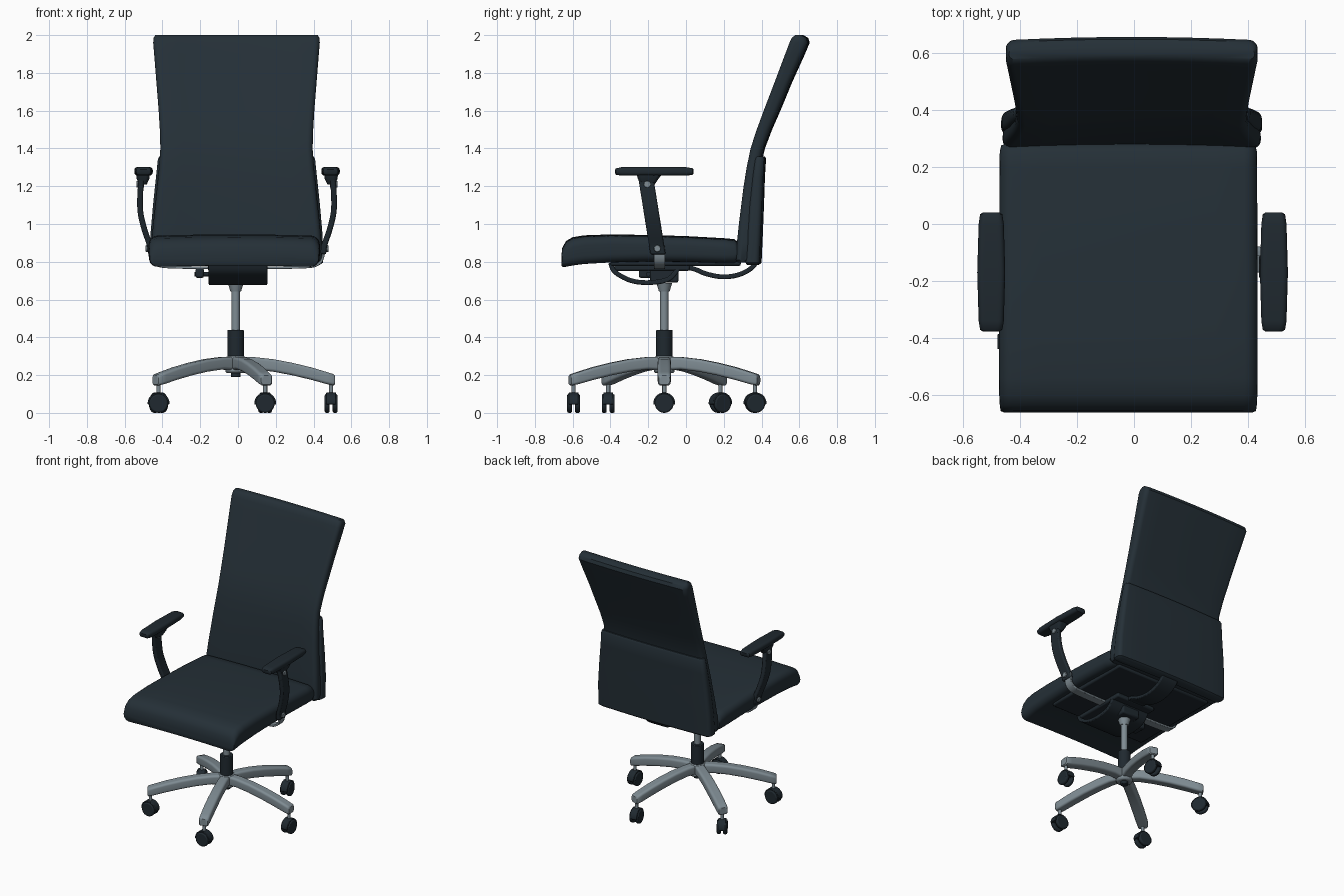
import bpy, bmesh, math
from mathutils import Vector, Matrix

if "Cube" in bpy.data.objects:
    bpy.data.objects.remove(bpy.data.objects["Cube"])


def material(name, rgb):
    m = bpy.data.materials.new(name)
    m.diffuse_color = (*rgb, 1)
    m.use_nodes = True
    m.node_tree.nodes["Principled BSDF"].inputs["Base Color"].default_value = m.diffuse_color
    return m


FABRIC = material("dark slate fabric", (0.018, 0.029, 0.038))
PLASTIC = material("black plastic", (0.014, 0.022, 0.029))
METAL = material("grey metal", (0.21, 0.26, 0.29))


def finish(name, bm, mat, bevel=0, angle=40):
    bmesh.ops.recalc_face_normals(bm, faces=bm.faces)
    me = bpy.data.meshes.new(name)
    bm.to_mesh(me)
    bm.free()
    me.materials.append(mat)
    ob = bpy.data.objects.new(name, me)
    bpy.context.collection.objects.link(ob)
    bpy.ops.object.select_all(action='DESELECT')
    ob.select_set(True)
    bpy.context.view_layer.objects.active = ob
    if bevel:
        mod = ob.modifiers.new("rounding", 'BEVEL')
        mod.width, mod.segments, mod.limit_method = bevel, 2, 'ANGLE'
    bpy.ops.object.shade_smooth_by_angle(angle=math.radians(angle))
    return ob


def skin(bm, rings):
    """Bridge closed rings of points and cap both ends."""
    rows = [[bm.verts.new(p) for p in r] for r in rings]
    n = len(rows[0])
    for a, b in zip(rows, rows[1:]):
        for i in range(n):
            j = (i + 1) % n
            bm.faces.new((a[i], a[j], b[j], b[i]))
    bm.faces.new(rows[0])
    bm.faces.new(rows[-1])


def loft(name, table, axis, mat, cx=0, radius=0.03, bow=0):
    """Rounded sections (t, low, high, half width) stacked along y or z."""
    rings = []
    for t, lo, hi, hw in table:
        r = min(radius, (hi - lo) * 0.48, hw * 0.9)
        pts = []
        for k, (sx, sv) in enumerate(((1, 1), (-1, 1), (-1, -1), (1, -1))):
            for s in range(6):
                a = math.pi / 2 * (k + s / 5)
                pts.append((sx * (hw - r) + r * math.cos(a),
                            (hi - r if sv > 0 else lo + r) + r * math.sin(a)))
            if k in (0, 2):
                pts += [(sx * (hw - r) * (1 - i / 4), hi if sv > 0 else lo) for i in range(1, 8)]
        ring = []
        for x, v in pts:
            v += bow * (x / 0.45) ** 2
            ring.append((cx + x, t, v) if axis == 'y' else (cx + x, v, t))
        rings.append(ring)
    bm = bmesh.new()
    skin(bm, rings)
    return finish(name, bm, mat)


def smooth_path(pts, steps=5):
    p = [Vector(q) for q in pts]
    p = [2 * p[0] - p[1]] + p + [2 * p[-1] - p[-2]]
    out = []
    for i in range(1, len(p) - 2):
        a, b, c, d = p[i - 1:i + 3]
        for s in range(steps):
            t = s / steps
            out.append(0.5 * (2 * b + (c - a) * t + (2 * a - 5 * b + 4 * c - d) * t * t
                              + (3 * b - a - 3 * c + d) * t ** 3))
    return out + [p[-2]]


def strap(name, pts, thick, width, axis, center, mat, shear=0, z0=0, bevel=0.006):
    """Flat band following a path in the x-z or y-z plane."""
    path = smooth_path(pts)
    rings = []
    for i, p in enumerate(path):
        d = (path[min(i + 1, len(path) - 1)] - path[max(i - 1, 0)]).normalized()
        n = Vector((-d.y, d.x)) * thick / 2
        c = center + shear * (p.y - z0)
        ring = []
        for q, w in ((p + n, -1), (p + n, 1), (p - n, 1), (p - n, -1)):
            o = c + w * width / 2
            ring.append((q.x, o, q.y) if axis == 'x' else (o, q.x, q.y))
        rings.append(ring)
    bm = bmesh.new()
    skin(bm, rings)
    return finish(name, bm, mat, bevel)


def cylinder(name, r, depth, loc, mat, axis='z', turn=0, bevel=0, r2=None, segs=28):
    bm = bmesh.new()
    rot = {'z': Matrix(), 'x': Matrix.Rotation(math.pi / 2, 4, 'Y')}[axis]
    bmesh.ops.create_cone(bm, cap_ends=True, segments=segs, radius1=r,
                          radius2=r if r2 is None else r2, depth=depth,
                          matrix=Matrix.Translation(loc) @ Matrix.Rotation(turn, 4, 'Z') @ rot)
    return finish(name, bm, mat, bevel)


def box(name, lo, hi, mat, bevel=0.01):
    bm = bmesh.new()
    bmesh.ops.create_cube(bm, size=1)
    for v in bm.verts:
        v.co = [l + (c + 0.5) * (h - l) for c, l, h in zip(v.co, lo, hi)]
    return finish(name, bm, mat, bevel)


# Seat cushion and the pan beneath it
loft("seat", [(-0.66, 0.79, 0.83, 0.435), (-0.655, 0.78, 0.875, 0.447), (-0.635, 0.78, 0.91, 0.45),
              (-0.60, 0.787, 0.93, 0.452), (-0.54, 0.795, 0.94, 0.453), (-0.40, 0.803, 0.945, 0.453),
              (-0.20, 0.808, 0.942, 0.453), (0.0, 0.806, 0.936, 0.452), (0.20, 0.80, 0.925, 0.451),
              (0.255, 0.80, 0.92, 0.45), (0.275, 0.81, 0.905, 0.445), (0.282, 0.83, 0.885, 0.43)],
     'y', FABRIC, cx=-0.02, radius=0.045, bow=-0.008)
box("seat_pan", (-0.40, -0.40, 0.778), (0.37, 0.29, 0.82), PLASTIC)

# Backrest cushion, leaning back above the lumbar bend
loft("backrest", [(0.795, 0.285, 0.34, 0.44), (0.81, 0.276, 0.35, 0.452), (0.90, 0.28, 0.36, 0.45),
                  (1.0, 0.29, 0.37, 0.441), (1.1, 0.302, 0.376, 0.43), (1.2, 0.314, 0.385, 0.42),
                  (1.3, 0.33, 0.395, 0.41), (1.4, 0.35, 0.418, 0.403), (1.5, 0.383, 0.456, 0.406),
                  (1.6, 0.42, 0.50, 0.412), (1.75, 0.478, 0.562, 0.424), (1.9, 0.535, 0.63, 0.436),
                  (1.96, 0.558, 0.655, 0.441), (1.985, 0.57, 0.647, 0.439), (2.0, 0.588, 0.622, 0.43)],
     'z', FABRIC, cx=-0.008, radius=0.03, bow=-0.012)

# Wrap-around lower back shell
loft("back_shell", [(0.783, 0.335, 0.385, 0.44), (0.795, 0.325, 0.40, 0.457), (0.95, 0.335, 0.407, 0.455),
                    (1.1, 0.345, 0.413, 0.442), (1.25, 0.36, 0.418, 0.426), (1.345, 0.372, 0.424, 0.416),
                    (1.358, 0.378, 0.418, 0.408)],
     'z', FABRIC, cx=-0.008, radius=0.025, bow=-0.012)

# Tilt mechanism under the seat
strap("front_spring_strap", [(-0.40, 0.795), (-0.375, 0.745), (-0.29, 0.70), (-0.19, 0.69),
                             (-0.09, 0.71), (-0.03, 0.78)], 0.025, 0.31, 'y', 0.0, PLASTIC)
strap("rear_back_strap", [(-0.06, 0.765), (0.03, 0.765), (0.11, 0.735), (0.20, 0.72), (0.29, 0.735),
                          (0.36, 0.78), (0.375, 0.84)], 0.025, 0.13, 'y', 0.0, PLASTIC)
box("tilt_plate", (-0.16, -0.38, 0.752), (0.155, 0.02, 0.785), PLASTIC)
box("tilt_block", (-0.08, -0.19, 0.69), (0.06, -0.04, 0.77), PLASTIC)
cylinder("tilt_lever", 0.012, 0.1, (-0.18, -0.2, 0.735), PLASTIC, 'x')
box("lever_handle", (-0.225, -0.25, 0.715), (-0.18, -0.15, 0.765), PLASTIC)

# Cross bar carrying both armrests
strap("arm_cross_bar", [(-0.462, 0.88), (-0.458, 0.82), (-0.43, 0.785), (-0.36, 0.772), (-0.1, 0.768),
                        (0.1, 0.768), (0.35, 0.772), (0.42, 0.785), (0.448, 0.82), (0.452, 0.88)],
      0.014, 0.06, 'x', -0.14, METAL, bevel=0.003)

# Armrests, one per side
AX = -0.005
for side, s in (("left", -1), ("right", 1)):
    strap(side + "_arm_post", [(AX + s * x, z) for x, z in
                               ((0.456, 0.84), (0.463, 0.89), (0.49, 0.97), (0.511, 1.06),
                                (0.513, 1.15), (0.505, 1.25))],
          0.03, 0.08, 'x', -0.148, PLASTIC, shear=-0.16, z0=0.84, bevel=0.008)
    loft(side + "_arm_collar", [(1.21, -0.24, -0.165, 0.02), (1.24, -0.255, -0.145, 0.034),
                                (1.26, -0.26, -0.13, 0.036)], 'z', PLASTIC, cx=AX + s * 0.498, radius=0.02)
    loft(side + "_arm_pad", [(-0.376, 1.268, 1.288, 0.03), (-0.37, 1.26, 1.295, 0.039),
                             (-0.34, 1.256, 1.301, 0.044), (-0.17, 1.256, 1.302, 0.049),
                             (0.0, 1.256, 1.301, 0.044), (0.034, 1.26, 1.295, 0.039),
                             (0.04, 1.268, 1.288, 0.03)], 'y', PLASTIC, cx=AX + s * 0.495, radius=0.018)
    cylinder(side + "_upper_bolt", 0.018, 0.04, (AX + s * 0.512, -0.205, 1.21), METAL, 'x', bevel=0.003)
    cylinder(side + "_lower_bolt", 0.018, 0.04, (AX + s * 0.464, -0.152, 0.87), METAL, 'x', bevel=0.003)

# Gas lift column
CX, CY = -0.012, -0.115
cylinder("column_sleeve", 0.043, 0.16, (CX, CY, 0.36), PLASTIC, bevel=0.004)
cylinder("column_foot", 0.026, 0.12, (CX, CY, 0.25), PLASTIC, bevel=0.004)
cylinder("gas_piston", 0.023, 0.26, (CX, CY, 0.55), METAL)
cylinder("column_collar", 0.028, 0.045, (CX, CY, 0.665), METAL, r2=0.042)
cylinder("base_hub", 0.055, 0.09, (CX, CY, 0.255), METAL, bevel=0.012)

# Five-legged base with twin-wheel casters
AXLE_TURNS = (0, 10, 30, 90, 90)
for i in range(5):
    a = math.radians(72 * i)
    leg = loft(f"base_leg_{i + 1}", [(0.0, 0.225, 0.298, 0.032), (0.1, 0.23, 0.295, 0.034),
                                     (0.2, 0.218, 0.284, 0.035), (0.3, 0.199, 0.265, 0.036),
                                     (0.4, 0.175, 0.241, 0.036), (0.48, 0.153, 0.217, 0.035),
                                     (0.518, 0.145, 0.205, 0.034), (0.525, 0.15, 0.197, 0.029)],
               'y', METAL, radius=0.016)
    leg.location = (CX, CY, 0)
    leg.rotation_euler.z = a - math.pi / 2
    x, y = CX + 0.505 * math.cos(a), CY + 0.505 * math.sin(a)
    cylinder(f"caster_stem_{i + 1}", 0.011, 0.09, (x, y, 0.125), METAL, segs=16)
    turn = math.radians(AXLE_TURNS[i])
    ax = Vector((math.cos(turn), math.sin(turn), 0))
    for k in (-1, 1):
        c = Vector((x, y, 0.05)) + ax * k * 0.021
        cylinder(f"caster_wheel_{i + 1}_{'a' if k < 0 else 'b'}", 0.05, 0.026, c, PLASTIC, 'x', turn, 0.008)
    # Half-round hood over the wheels
    bm = bmesh.new()
    fwd = Vector((-ax.y, ax.x, 0))
    rings = []
    for w in (-0.026, 0.026):
        o = Vector((x, y, 0.05)) + ax * w
        arc = [math.radians(d) for d in range(-5, 186, 10)]
        rings.append([o + r * (fwd * math.cos(t) + Vector((0, 0, math.sin(t))))
                      for r, seq in ((0.058, arc), (0.03, arc[::-1])) for t in seq])
    skin(bm, rings)
    finish(f"caster_hood_{i + 1}", bm, PLASTIC, 0.003)
